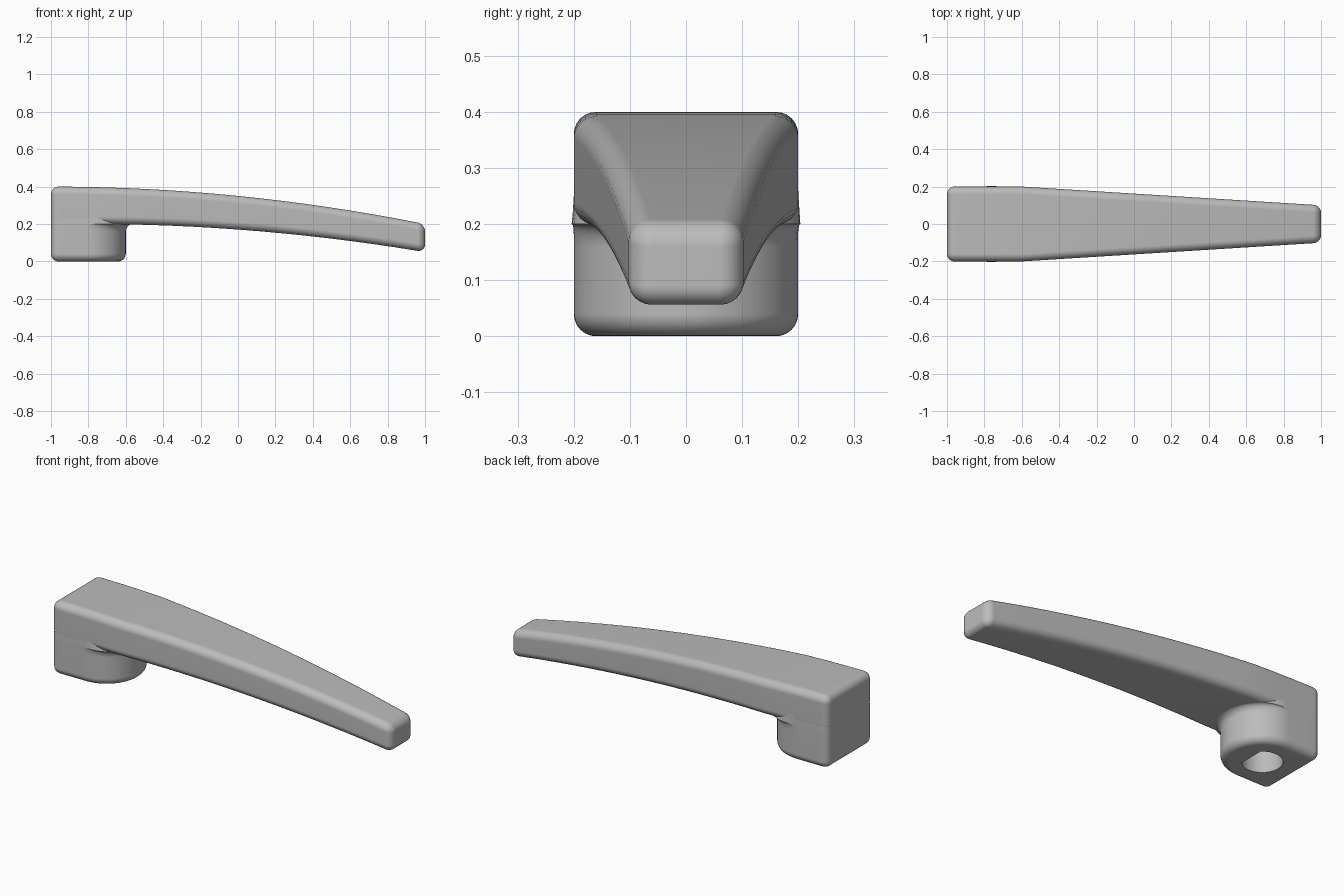
import bpy
import bmesh
from math import cos, sin, pi, atan2

if "Cube" in bpy.data.objects:
    bpy.data.objects.remove(bpy.data.objects["Cube"])

grey = bpy.data.materials.new("satin grey")
grey.use_nodes = True
grey.diffuse_color = (0.5, 0.5, 0.5, 1)
grey.node_tree.nodes["Principled BSDF"].inputs["Base Color"].default_value = (0.5, 0.5, 0.5, 1)

R = 0.04          # edge rounding
STEPS = 6         # segments per rounded edge
HUB_X = -0.8      # axis of the mounting hub


def loft(name, rings):
    """Skin a list of equal-length closed rings and cap both ends."""
    bm = bmesh.new()
    rows = [[bm.verts.new(p) for p in ring] for ring in rings]
    n = len(rows[0])
    for a, b in zip(rows, rows[1:]):
        for i in range(n):
            j = (i + 1) % n
            bm.faces.new((a[i], a[j], b[j], b[i]))
    bm.faces.new(rows[0])
    bm.faces.new(rows[-1])
    bmesh.ops.recalc_face_normals(bm, faces=bm.faces)
    mesh = bpy.data.meshes.new(name)
    bm.to_mesh(mesh)
    bm.free()
    mesh.materials.append(grey)
    obj = bpy.data.objects.new(name, mesh)
    bpy.context.collection.objects.link(obj)
    bpy.ops.object.select_all(action='DESELECT')
    obj.select_set(True)
    bpy.context.view_layer.objects.active = obj
    bpy.ops.object.shade_smooth_by_angle(angle=pi / 5)
    normals = obj.modifiers.new("even shading", 'WEIGHTED_NORMAL')
    normals.keep_sharp = True
    return obj


# Curved, tapering lever arm made of rounded rectangles
def arm_section(x, inset):
    half = 0.2 - 0.1 * max(0, x + 0.6) / 1.6 - inset
    top = 0.4 - 0.05 * (x + 1) ** 2 - inset
    bottom = 0.2 - 0.15 * (max(0, x + 0.8) / 1.8) ** 2 + inset
    r = max(R - inset, 0.002)
    ring = []
    for k, (sy, z) in enumerate(((1, top - r), (-1, top - r), (-1, bottom + r), (1, bottom + r))):
        for i in range(STEPS + 1):
            a = (k + i / STEPS) * pi / 2
            ring.append((x, sy * (half - r) + r * cos(a), z + r * sin(a)))
    return ring


ease = [i / STEPS * pi / 2 for i in range(STEPS + 1)]
stations = [(-1 + R * (1 - cos(a)), R * (1 - sin(a))) for a in ease]
stations += [(-0.96 + 0.12 * i, 0) for i in range(1, 16)]
stations += [(1 - R * (1 - cos(a)), R * (1 - sin(a))) for a in reversed(ease)]
loft("lever_arm", [arm_section(x, d) for x, d in stations])


# Mounting hub: square at the back, half round towards the arm
def hub_outline(inset=0, flare=0):
    half, r, c = 0.2 - inset, max(R - inset, 0.002), 0.2 - R
    pts = []
    for i in range(33):
        a = -pi / 2 + pi * i / 32
        rad = half + flare * cos(a)
        pts.append((rad * cos(a), rad * sin(a)))
    pts += [(-c * i / 4, half) for i in range(1, 4)]
    for i in range(STEPS + 1):
        a = pi / 2 + ease[i]
        pts.append((-c + r * cos(a), c + r * sin(a)))
    pts += [(-half, c - c * i / 4) for i in range(1, 8)]
    for i in range(STEPS + 1):
        a = pi + ease[i]
        pts.append((-c + r * cos(a), -c + r * sin(a)))
    pts += [(-c * i / 4, -half) for i in range(3, 0, -1)]
    return pts


# D-shaped spindle socket with its flat towards the arm
def socket_outline():
    pts = []
    for x, y in hub_outline():
        a = atan2(y, x)
        r = min(0.1, 0.07 / cos(a)) if cos(a) > 0 else 0.1
        pts.append((r * cos(a), r * sin(a)))
    return pts


def at_height(pts, z):
    return [(HUB_X + x, y, z) for x, y in pts]


rings = [at_height(socket_outline(), z) for z in (0.22, 0)]
rings += [at_height(hub_outline(inset=R * (1 - sin(a))), R * (1 - cos(a))) for a in ease]
# Concave fillet where the hub meets the underside of the arm
rings += [at_height(hub_outline(flare=R * (1 - cos(a))), 0.16 + R * sin(a)) for a in ease]
rings.append(at_height(hub_outline(inset=0.002), 0.3))
loft("mounting_hub", rings)
